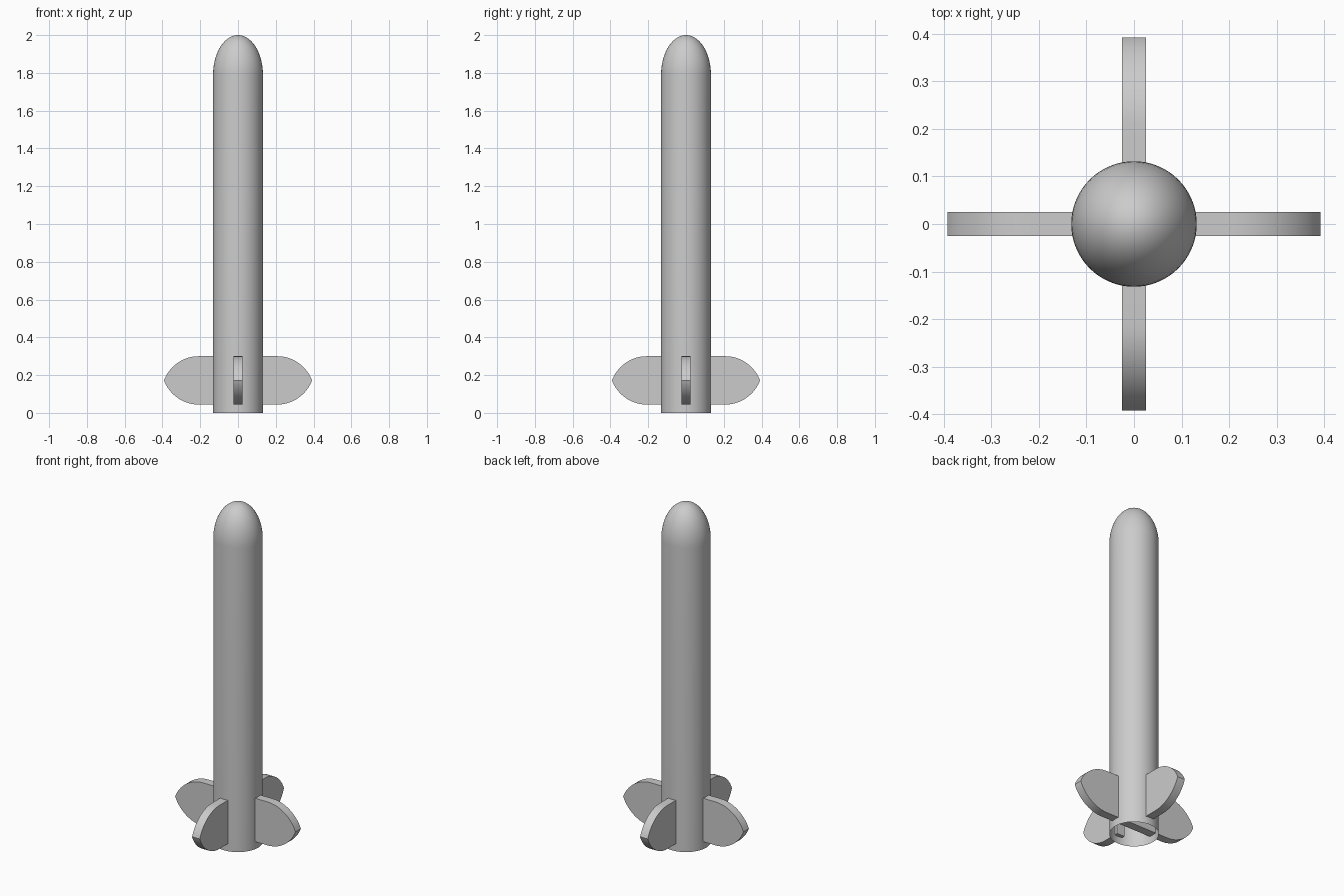
import bpy, bmesh, math
from mathutils import Vector, Matrix
from mathutils.geometry import interpolate_bezier

cube = bpy.data.objects.get("Cube")
if cube:
    bpy.data.objects.remove(cube, do_unlink=True)

GREY = (0.6, 0.6, 0.6, 1)
mat = bpy.data.materials.new("light grey")
mat.use_nodes = True
mat.diffuse_color = GREY
mat.node_tree.nodes["Principled BSDF"].inputs["Base Color"].default_value = GREY

RADIUS = 0.132
NOSE_BASE = 1.79
HALF_THICK = 0.025
FIN_MID = 0.172


def finish(name, bm):
    """Turn a bmesh into a smooth-shaded object with sharp edges kept."""
    mesh = bpy.data.meshes.new(name)
    bm.to_mesh(mesh)
    bm.free()
    obj = bpy.data.objects.new(name, mesh)
    bpy.context.collection.objects.link(obj)
    mesh.materials.append(mat)
    bpy.ops.object.select_all(action='DESELECT')
    obj.select_set(True)
    bpy.context.view_layer.objects.active = obj
    bpy.ops.object.shade_smooth_by_angle(angle=math.radians(35))
    return obj


# Body: tube open at the bottom, closed by a rounded nose
bm = bmesh.new()
profile = [Vector((RADIUS, 0, 0))]
steps = 16
for i in range(steps + 1):
    a = math.pi / 2 * i / steps
    profile.append(Vector((RADIUS * math.cos(a), 0,
                           NOSE_BASE + (2 - NOSE_BASE) * math.sin(a))))
verts = [bm.verts.new(p) for p in profile]
edges = [bm.edges.new(pair) for pair in zip(verts, verts[1:])]
bmesh.ops.spin(bm, geom=verts + edges, cent=(0, 0, 0), axis=(0, 0, 1),
               angle=2 * math.pi, steps=64, use_duplicate=False)
bmesh.ops.remove_doubles(bm, verts=bm.verts, dist=0.0001)
bmesh.ops.recalc_face_normals(bm, faces=bm.faces)
finish("body", bm)

# Fin outline: flat near the body, curving to a blunt tip
upper = interpolate_bezier(Vector((0.21, 0, 0.3)), Vector((0.3, 0, 0.3)),
                           Vector((0.37, 0, 0.235)), Vector((0.392, 0, FIN_MID)), 16)
lower = [Vector((p.x, 0, 2 * FIN_MID - p.z)) for p in reversed(upper[:-1])]
curve = upper + lower


def fin(name, inner, turn):
    """Extrude the fin outline and turn it around the body."""
    bm = bmesh.new()
    top, bottom = curve[0].z, curve[-1].z
    outline = [Vector((inner, 0, top))] + curve + [Vector((inner, 0, bottom))]
    shift = Vector((0, HALF_THICK, 0))
    face = bm.faces.new([bm.verts.new(p - shift) for p in outline])
    out = bmesh.ops.extrude_face_region(bm, geom=[face])
    moved = [g for g in out["geom"] if isinstance(g, bmesh.types.BMVert)]
    bmesh.ops.translate(bm, vec=shift * 2, verts=moved)
    bmesh.ops.recalc_face_normals(bm, faces=bm.faces)
    bmesh.ops.rotate(bm, verts=bm.verts, cent=(0, 0, 0),
                     matrix=Matrix.Rotation(turn, 3, 'Z'))
    finish(name, bm)


# Side fins meet inside the tube; front and back fins only reach its wall
for i, name in enumerate(("left_fin", "back_fin", "right_fin", "front_fin")):
    fin(name, 0.0 if i % 2 == 0 else 0.11, i * math.pi / 2)
